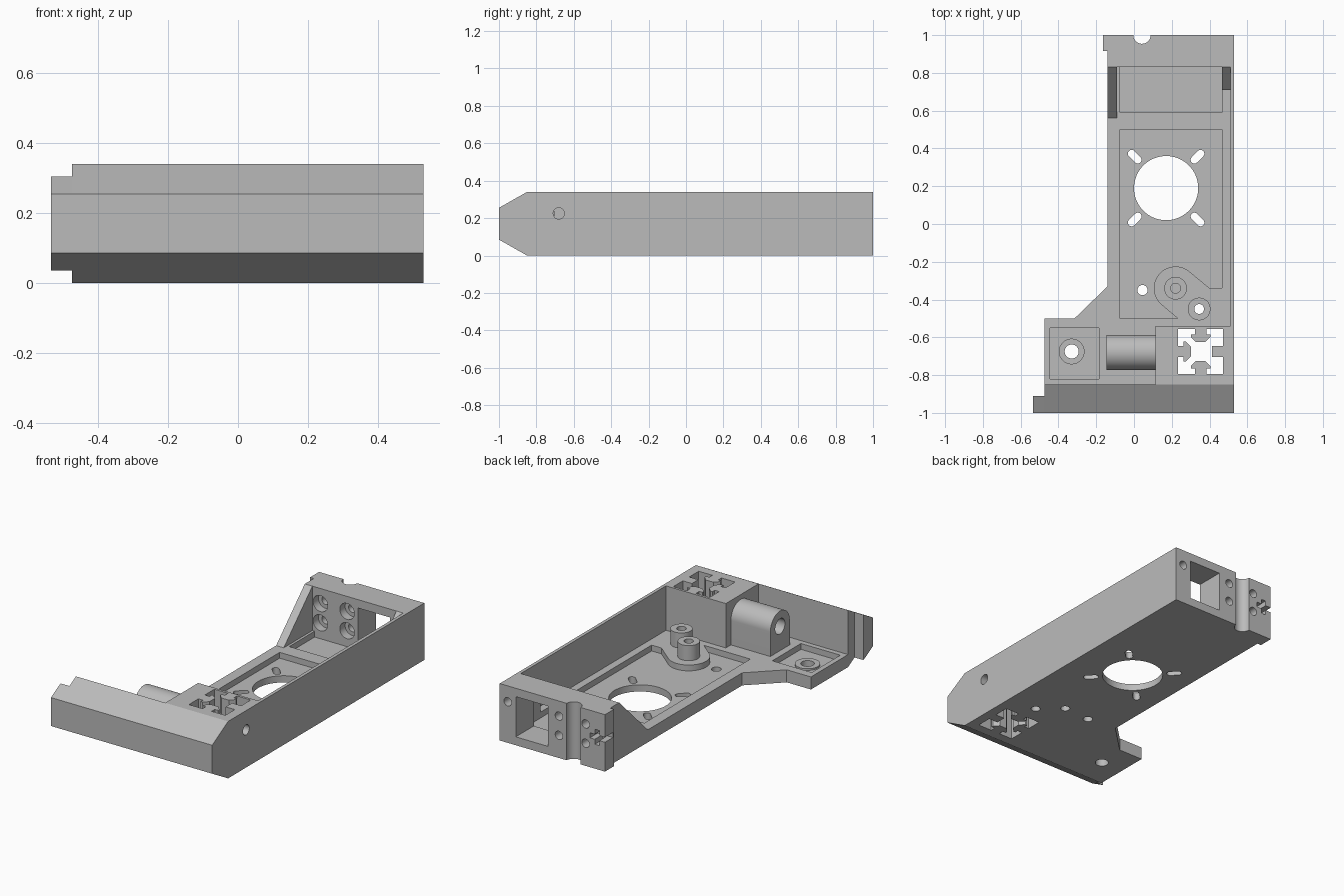
import bpy, bmesh
from math import cos, sin, radians, pi

cube = bpy.data.objects.get("Cube")
if cube:
    bpy.data.objects.remove(cube, do_unlink=True)

grey = bpy.data.materials.new("plain grey")
grey.use_nodes = True
grey.diffuse_color = (0.5, 0.5, 0.5, 1)
grey.node_tree.nodes["Principled BSDF"].inputs["Base Color"].default_value = (0.5, 0.5, 0.5, 1)
parts = []
T = 0.075      # floor thickness
H = 0.34       # wall height
RECESS = 0.04  # floor height inside the pockets


def prism(name, pts, axis, lo, hi):
    """Extrude a 2D outline along an axis: z takes (x,y), y takes (x,z), x takes (y,z)."""
    place = {"z": lambda a, b, c: (a, b, c),
             "y": lambda a, b, c: (a, c, b),
             "x": lambda a, b, c: (c, a, b)}[axis]
    bm = bmesh.new()
    low = [bm.verts.new(place(a, b, lo)) for a, b in pts]
    top = [bm.verts.new(place(a, b, hi)) for a, b in pts]
    bm.faces.new(low)
    bm.faces.new(top)
    n = len(pts)
    for i in range(n):
        j = (i + 1) % n
        bm.faces.new((low[i], low[j], top[j], top[i]))
    bmesh.ops.recalc_face_normals(bm, faces=bm.faces)
    mesh = bpy.data.meshes.new(name)
    bm.to_mesh(mesh)
    bm.free()
    mesh.materials.append(grey)
    ob = bpy.data.objects.new(name, mesh)
    bpy.context.collection.objects.link(ob)
    return ob


def part(*args):
    ob = prism(*args)
    parts.append(ob)
    return ob


def rect(a0, a1, b0, b1):
    return [(a0, b0), (a1, b0), (a1, b1), (a0, b1)]


def arc(a, b, r, start=0, end=360, n=48):
    steps = n if end - start == 360 else n + 1
    ang = [radians(start + (end - start) * i / n) for i in range(steps)]
    return [(a + r * cos(t), b + r * sin(t)) for t in ang]


def cut(ob, pts, axis, lo, hi):
    """Subtract an extruded outline and bake the result."""
    tool = prism("cutter", pts, axis, lo, hi)
    tool.hide_render = True
    mod = ob.modifiers.new("cut", "BOOLEAN")
    mod.operation = "DIFFERENCE"
    mod.solver = "EXACT"
    mod.object = tool
    graph = bpy.context.evaluated_depsgraph_get()
    graph.update()
    baked = bpy.data.meshes.new_from_object(ob.evaluated_get(graph))
    ob.modifiers.clear()
    ob.data = baked
    bpy.data.objects.remove(tool, do_unlink=True)


# Floor plate with its side foot
floor = part("floor_plate", [(-0.14, 0.83), (0.51, 0.83), (0.51, -0.54), (0.115, -0.54),
                             (0.115, -0.85), (-0.475, -0.85), (-0.475, -0.5),
                             (-0.315, -0.5), (-0.14, -0.33)], "z", 0, T)
pocket = ([(-0.075, 0.5), (-0.075, -0.5), (0.232, -0.5)]
          + arc(0.22, -0.34, 0.115, 50, 230)[::-1]
          + [(0.4, -0.34), (0.465, -0.34), (0.465, 0.5)])
cut(floor, pocket, "z", RECESS, 0.2)
cut(floor, rect(-0.075, 0.465, 0.59, 0.84), "z", RECESS, 0.2)
cut(floor, rect(-0.445, -0.185, -0.82, -0.55), "z", RECESS, 0.2)

# Motor opening with four diagonal slots
cx, cy = 0.17, 0.19
cut(floor, arc(cx, cy, 0.17, n=64), "z", -0.1, 0.2)
for k in range(4):
    a = 45 + 90 * k
    ux, uy = cos(radians(a)), sin(radians(a))
    near = arc(cx + 0.212 * ux, cy + 0.212 * uy, 0.02, a + 90, a + 270, 10)
    far = arc(cx + 0.258 * ux, cy + 0.258 * uy, 0.02, a - 90, a + 90, 10)
    cut(floor, near + far, "z", -0.1, 0.2)

# Screw holes in the floor
cut(floor, arc(0.045, -0.35, 0.027), "z", -0.1, 0.2)
cut(floor, arc(-0.33, -0.675, 0.037), "z", -0.1, 0.2)
foot_ring = part("foot_ring", arc(-0.33, -0.675, 0.068), "z", RECESS, RECESS + 0.01)
cut(foot_ring, arc(-0.33, -0.675, 0.037), "z", 0, 0.2)

# Two standing bosses, the first closed half way
for name, x, y, closed in (("inner_boss", 0.22, -0.34, True), ("outer_boss", 0.345, -0.45, False)):
    boss = part(name, arc(x, y, 0.06), "z", T, 0.165)
    cut(boss, arc(x, y, 0.026), "z", 0.1 if closed else 0, 0.3)
    cut(floor, arc(x, y, 0.026), "z", -0.1, 0.06 if closed else 0.2)

# Thin long wall
part("side_wall", rect(0.51, 0.53, -0.54, 0.83), "z", 0, H)

# Chamfered front wall and its end tab
part("front_wall", [(-0.85, 0), (-0.85, H), (-1, 0.255), (-1, 0.085)], "x", -0.475, 0.53)
part("front_tab", [(-0.91, 0.035), (-0.91, 0.305), (-1, 0.255), (-1, 0.085)], "x", -0.535, -0.475)

# Back wall with window, groove, counterbored holes and a cross-shaped key slot
back = part("back_wall", [(-0.165, 1), (-0.165, 0.915), (-0.14, 0.915), (-0.14, 0.83),
                          (0.53, 0.83), (0.53, 1)], "z", 0, H)
cut(back, rect(0.212, 0.424, 0.05, 0.29), "y", 0.7, 1.1)
cut(back, arc(0.042, 1, 0.046), "z", -0.1, 0.5)
for x in (0.139, -0.037):
    for z in (0.135, 0.25):
        cut(back, arc(x, z, 0.025, n=32), "y", 0.7, 1.1)
        cut(back, arc(x, z, 0.048, n=32), "y", 0.7, 0.88)
cut(back, arc(0.477, 0.245, 0.025, n=32), "y", 0.85, 1.1)
cut(back, rect(-0.2, -0.065, 0.175, 0.205), "y", 0.925, 1.1)
cut(back, rect(-0.128, -0.098, 0.145, 0.235), "y", 0.925, 1.1)

# Gussets bracing the back wall
part("long_gusset", [(0.56, T), (0.83, T), (0.83, H)], "x", -0.14, -0.09)
part("short_gusset", [(0.71, T), (0.83, T), (0.83, H), (0.71, 0.22)], "x", 0.465, 0.51)

# Corner block with a square rail socket
block = part("corner_block", rect(0.115, 0.53, -0.85, -0.54), "z", 0, H)
sx, sy, half = 0.3525, -0.675, 0.12
cut(block, rect(sx - half, sx + half, sy - half, sy + half), "z", -0.1, 0.5)
cut(block, arc(-0.68, 0.225, 0.03), "x", 0.44, 0.6)
cut(block, arc(-0.68, 0.22, 0.046), "x", 0, 0.2)

# Rail keys pointing in from each side of the socket
side = [(0, 0.03), (0.03, 0.03), (0.03, 0.052), (0.042, 0.052), (0.07, 0.025)]
hooked = side + [(d, -w) for d, w in reversed(side)]
plain = rect(0, 0.06, -0.03, 0.03)
for k, name in enumerate(("right", "rear", "left", "front")):
    c, s = cos(k * pi / 2), sin(k * pi / 2)
    outline = [(sx + (half - d) * c - w * s, sy + (half - d) * s + w * c)
               for d, w in (plain if k == 0 else hooked)]
    part(name + "_rail_key", outline, "z", 0, H)

# Arched rod holder
holder = part("rod_holder", [(-0.772, T)] + arc(-0.68, 0.22, 0.092, 0, 180)[::-1]
              + [(-0.588, T)], "x", -0.145, 0.115)
cut(holder, arc(-0.68, 0.22, 0.046), "x", -0.3, 0.3)

# Smooth the round surfaces, keep the edges sharp
bpy.ops.object.select_all(action="DESELECT")
for ob in parts:
    ob.select_set(True)
bpy.context.view_layer.objects.active = floor
bpy.ops.object.shade_smooth_by_angle(angle=radians(25))
